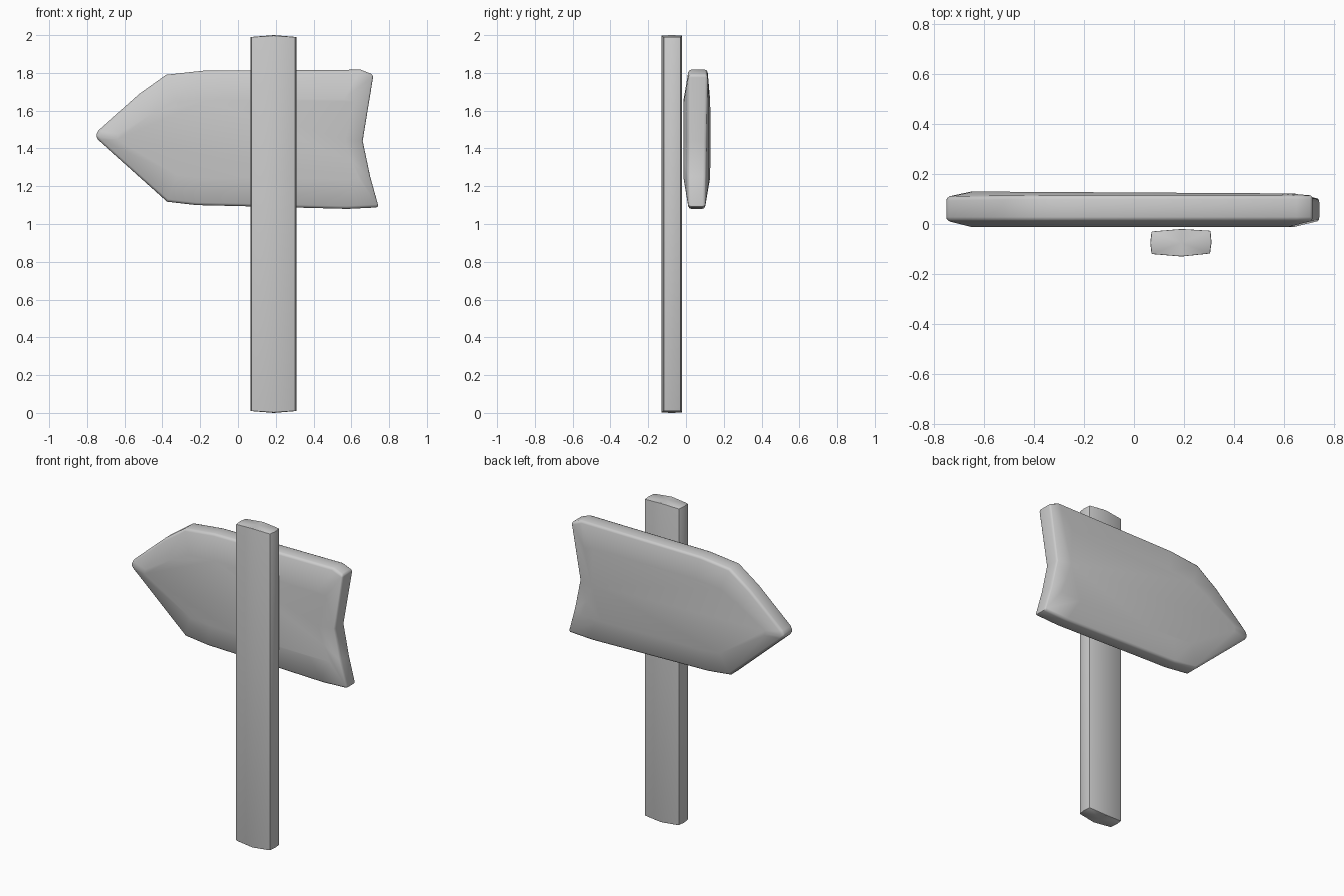
import bpy, bmesh

if "Cube" in bpy.data.objects:
    bpy.data.objects.remove(bpy.data.objects["Cube"])


def loft(name, loops, cap_points=None, bevel=None, angle=0.6):
    """Skin matching closed loops; caps are flat, or fans to the given points."""
    bm = bmesh.new()
    rings = [[bm.verts.new(p) for p in loop] for loop in loops]
    n = len(rings[0])
    for a, b in zip(rings, rings[1:]):
        for i in range(n):
            j = (i + 1) % n
            bm.faces.new((a[i], a[j], b[j], b[i]))
    if cap_points:
        for ring, p in zip((rings[0], rings[-1]), cap_points):
            c = bm.verts.new(p)
            for i in range(n):
                bm.faces.new((ring[i], ring[(i + 1) % n], c))
    else:
        bm.faces.new(rings[0])
        bm.faces.new(rings[-1])
    bmesh.ops.recalc_face_normals(bm, faces=bm.faces[:])
    mesh = bpy.data.meshes.new(name)
    bm.to_mesh(mesh)
    bm.free()
    ob = bpy.data.objects.new(name, mesh)
    bpy.context.collection.objects.link(ob)
    bpy.ops.object.select_all(action='DESELECT')
    ob.select_set(True)
    bpy.context.view_layer.objects.active = ob
    if bevel:
        mod = ob.modifiers.new("soft_edges", 'BEVEL')
        mod.width = bevel
        mod.segments = 2
        mod.limit_method = 'ANGLE'
        mod.angle_limit = 0.7
        bpy.ops.object.modifier_apply(modifier=mod.name)
    bpy.ops.object.shade_smooth_by_angle(angle=angle)
    return ob


# Post: slightly bulged plank with shallow domed ends
section = [(0.07, -0.12), (0.19, -0.13), (0.304, -0.118), (0.31, -0.075),
           (0.306, -0.027), (0.19, -0.02), (0.07, -0.03), (0.065, -0.075)]
loft("post",
     [[(x, y, z + (s * 0.008 if x == 0.19 else 0)) for x, y in section]
      for z, s in ((0.01, -1), (1.99, 1))],
     cap_points=[(0.19, -0.075, 0.0), (0.19, -0.075, 2.0)], bevel=0.004)

# Arrow board: pointed left end, notched right end, pillowed faces
outline = [(-0.755, 1.465), (-0.74, 1.495), (-0.52, 1.69), (-0.38, 1.79),
           (-0.18, 1.812), (0.65, 1.817), (0.717, 1.79), (0.66, 1.44),
           (0.70, 1.25), (0.745, 1.088), (0.58, 1.08), (0.0, 1.095),
           (-0.22, 1.10), (-0.375, 1.118), (-0.74, 1.445)]


def inset(sx, sz):
    return [(x * sx, 1.45 + (z - 1.45) * sz) for x, z in outline]


def back_rim(z):
    return 0.10 + 0.014 * (z - 1.09) / 0.72


loft("arrow_board",
     [[(x, -0.012, z) for x, z in inset(0.86, 0.58)],
      [(x, 0.014, z) for x, z in outline],
      [(x, back_rim(z), z) for x, z in outline],
      [(x, 0.126 - 0.006 * x, z) for x, z in inset(0.86, 0.6)]],
     bevel=0.014, angle=0.9)
